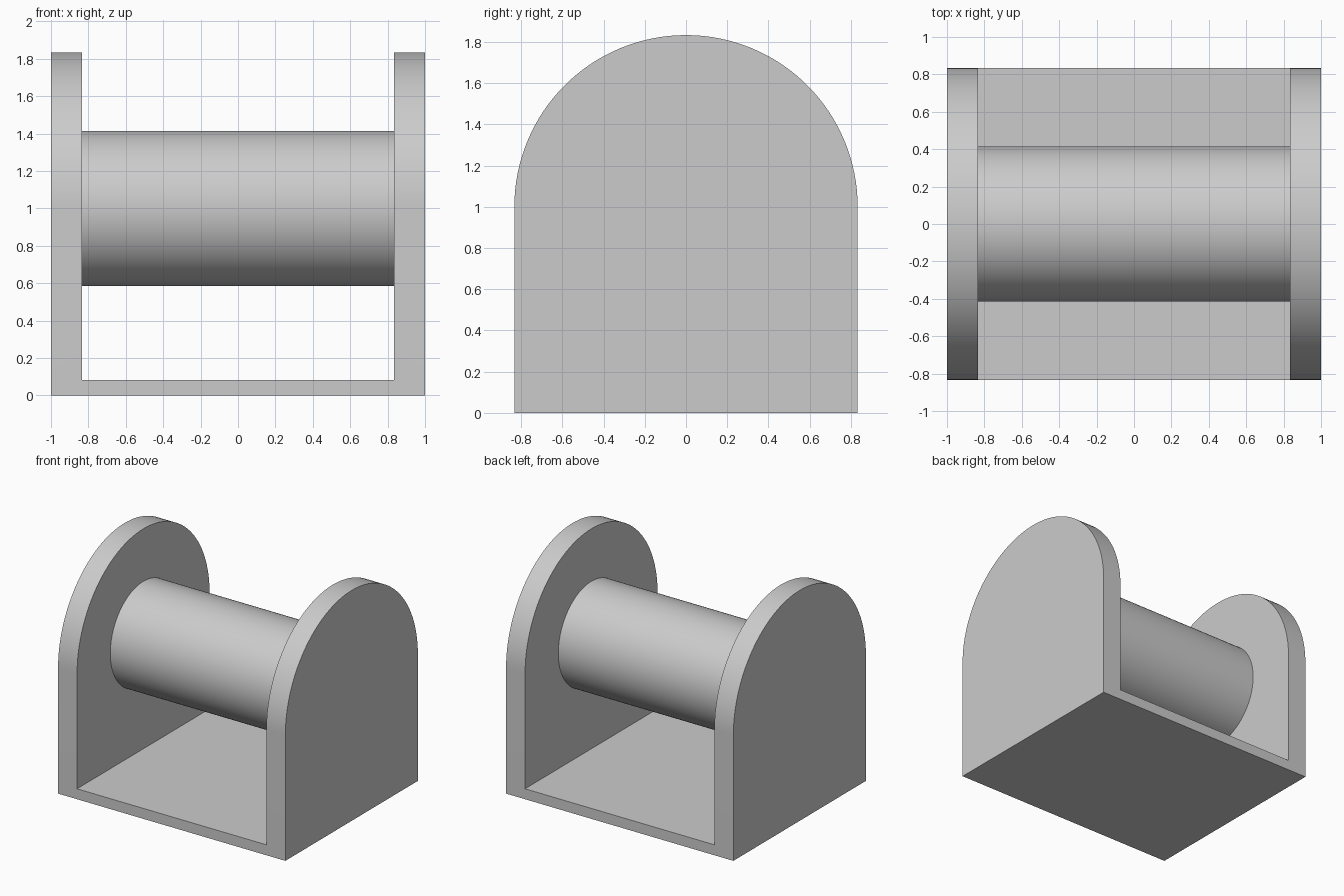
import bpy
import bmesh
from math import pi, sin, cos, radians
from mathutils import Matrix

default = bpy.data.objects.get("Cube")
if default:
    bpy.data.objects.remove(default, do_unlink=True)

RADIUS = 0.833        # rounded top of the side plates, also half the depth
INNER = 0.833         # inner face of each side plate
FLOOR = 0.083         # base thickness
AXIS_Z = 1.0          # drum axis height
DRUM_RADIUS = 0.415
ARC_STEPS = 64

grey = bpy.data.materials.new("plain_grey")
grey.use_nodes = True
colour = (0.6, 0.6, 0.6, 1)
grey.diffuse_color = colour
grey.node_tree.nodes["Principled BSDF"].inputs["Base Color"].default_value = colour


def make_object(name, bm):
    bmesh.ops.recalc_face_normals(bm, faces=bm.faces)
    mesh = bpy.data.meshes.new(name)
    bm.to_mesh(mesh)
    bm.free()
    mesh.materials.append(grey)
    obj = bpy.data.objects.new(name, mesh)
    bpy.context.collection.objects.link(obj)
    return obj


def activate(obj):
    bpy.ops.object.select_all(action="DESELECT")
    obj.select_set(True)
    bpy.context.view_layer.objects.active = obj


# Frame: arched profile extruded along x
bm = bmesh.new()
profile = [(-RADIUS, 0), (RADIUS, 0)]
for i in range(ARC_STEPS + 1):
    a = pi * i / ARC_STEPS
    profile.append((RADIUS * cos(a), AXIS_Z + RADIUS * sin(a)))
face = bm.faces.new([bm.verts.new((-1, y, z)) for y, z in profile])
extruded = bmesh.ops.extrude_face_region(bm, geom=[face])["geom"]
bmesh.ops.translate(bm, vec=(2, 0, 0),
                    verts=[v for v in extruded if isinstance(v, bmesh.types.BMVert)])
frame = make_object("frame", bm)

# Open the middle, leaving two side plates joined by a thin base
bm = bmesh.new()
bmesh.ops.create_cube(bm, size=2, matrix=Matrix.Translation((0, 0, FLOOR + 1))
                      @ Matrix.Diagonal((INNER, 1, 1, 1)))
cutter = make_object("opening_cutter", bm)
cutter.hide_render = True
cut = frame.modifiers.new("opening", "BOOLEAN")
cut.operation = "DIFFERENCE"
cut.solver = "EXACT"
cut.object = cutter
activate(frame)
bpy.ops.object.modifier_apply(modifier=cut.name)
bpy.data.objects.remove(cutter, do_unlink=True)

# Drum spanning the gap between the plates
bm = bmesh.new()
bmesh.ops.create_cone(bm, cap_ends=True, segments=2 * ARC_STEPS,
                      radius1=DRUM_RADIUS, radius2=DRUM_RADIUS, depth=2 * INNER,
                      matrix=Matrix.Translation((0, 0, AXIS_Z)) @ Matrix.Rotation(pi / 2, 4, "Y"))
drum = make_object("drum", bm)

for obj in (frame, drum):
    activate(obj)
    bpy.ops.object.shade_smooth_by_angle(angle=radians(30))
